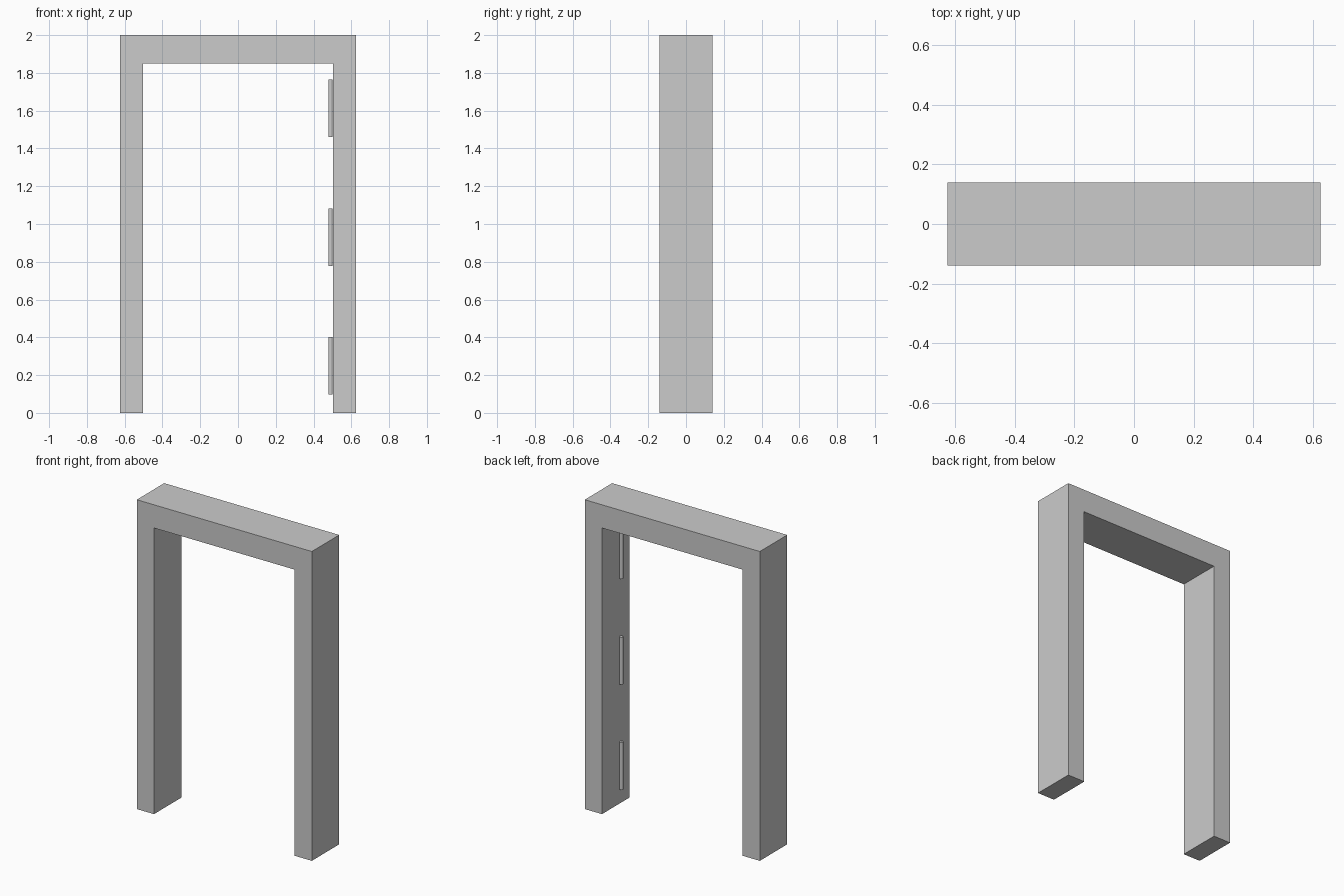
import bpy, bmesh

if "Cube" in bpy.data.objects:
    bpy.data.objects.remove(bpy.data.objects["Cube"])

W, IN, TOP, INTOP, D = 0.626, 0.503, 2.0, 1.85, 0.14


def finish(name, bm):
    bmesh.ops.recalc_face_normals(bm, faces=bm.faces)
    mesh = bpy.data.meshes.new(name)
    bm.to_mesh(mesh)
    bm.free()
    obj = bpy.data.objects.new(name, mesh)
    bpy.context.collection.objects.link(obj)
    return obj


# Door frame: U-shaped profile extruded through the wall depth
half = [(W, 0), (W, TOP)]
inner = [(IN, INTOP), (IN, 0)]
profile = ([(-x, z) for x, z in half] + half[::-1]
           + inner[::-1] + [(-x, z) for x, z in inner])
bm = bmesh.new()
face = bm.faces.new([bm.verts.new((x, -D, z)) for x, z in profile])
ext = bmesh.ops.extrude_face_region(bm, geom=[face], use_keep_orig=True)
verts = [v for v in ext["geom"] if isinstance(v, bmesh.types.BMVert)]
bmesh.ops.translate(bm, verts=verts, vec=(0, 2 * D, 0))
finish("door_frame", bm)

# Three hinge barrels along the right jamb
for name, z in (("lower", 0.25), ("middle", 0.93), ("upper", 1.613)):
    bpy.ops.mesh.primitive_cylinder_add(vertices=32, radius=0.0115, depth=0.306,
                                        location=(0.49, -0.04, z))
    hinge = bpy.context.object
    hinge.name = name + "_hinge"
    bpy.ops.object.shade_smooth_by_angle()
